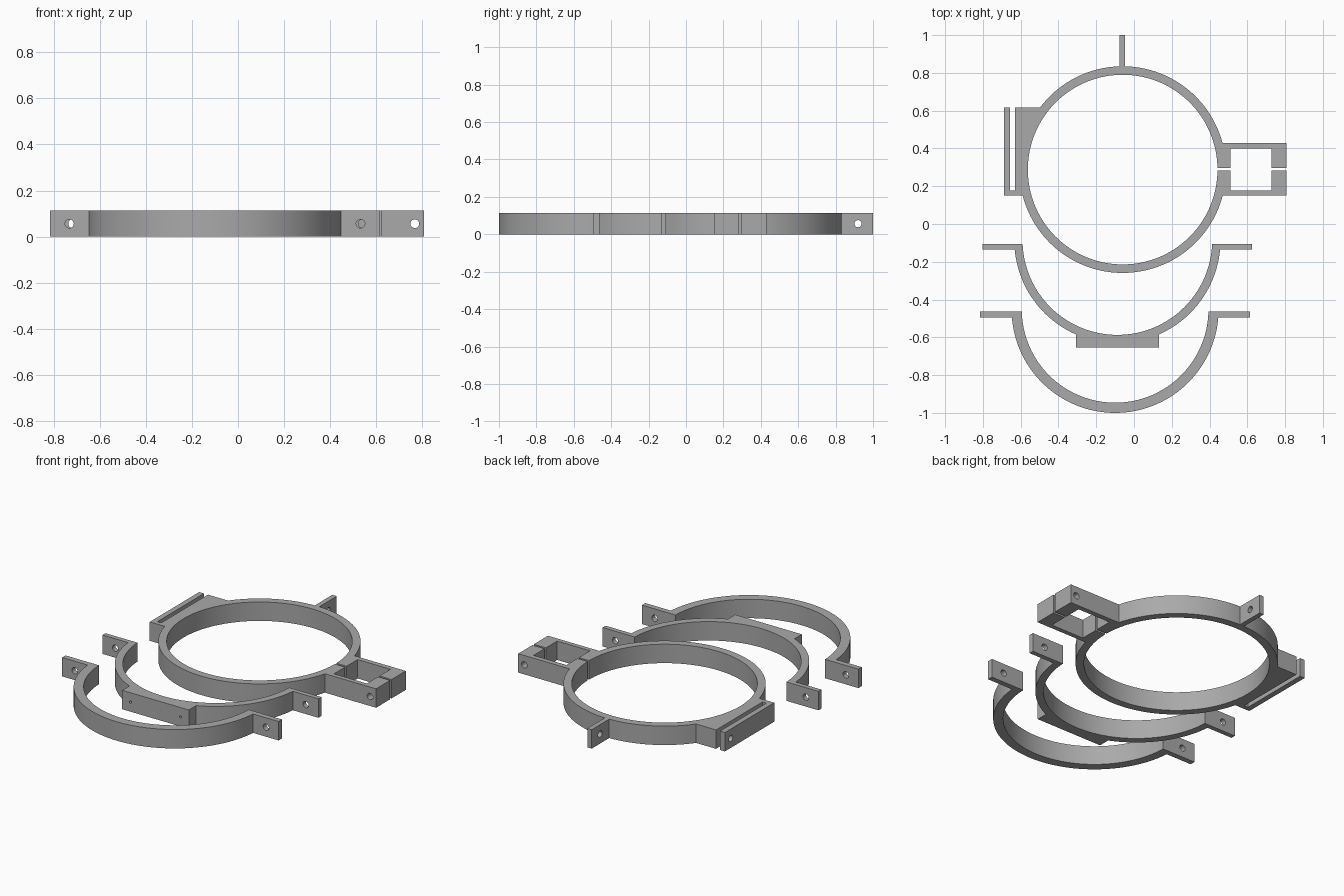
import bpy, bmesh, math
from mathutils import Matrix, Vector

if "Cube" in bpy.data.objects:
    bpy.data.objects.remove(bpy.data.objects["Cube"])

H = 0.113          # height of every band
MID = H / 2

grey = bpy.data.materials.new("plain_grey")
grey.diffuse_color = (0.4, 0.4, 0.4, 1)
grey.use_nodes = True
grey.node_tree.nodes["Principled BSDF"].inputs["Base Color"].default_value = grey.diffuse_color


def arc(cx, cy, r, a0, a1):
    """Points along a circle from angle a0 to a1."""
    n = max(2, round(abs(a1 - a0) / (2 * math.pi) * 144))
    return [(cx + r * math.cos(a0 + (a1 - a0) * i / n),
             cy + r * math.sin(a0 + (a1 - a0) * i / n)) for i in range(n + 1)]


def extrude(name, outline):
    """Raise a flat outline to the band height."""
    bm = bmesh.new()
    face = bm.faces.new([bm.verts.new((x, y, 0)) for x, y in outline])
    res = bmesh.ops.extrude_face_region(bm, geom=[face])
    verts = [g for g in res["geom"] if isinstance(g, bmesh.types.BMVert)]
    bmesh.ops.translate(bm, verts=verts, vec=(0, 0, H))
    bmesh.ops.recalc_face_normals(bm, faces=bm.faces)
    me = bpy.data.meshes.new(name)
    bm.to_mesh(me)
    bm.free()
    me.materials.append(grey)
    ob = bpy.data.objects.new(name, me)
    bpy.context.collection.objects.link(ob)
    return ob


def drill(ob, holes):
    """Cut round holes, each (axis, x, y, length, radius), at mid height."""
    bm = bmesh.new()
    for axis, x, y, length, r in holes:
        rot = Matrix.Rotation(math.pi / 2, 4, "Y" if axis == "x" else "X")
        bmesh.ops.create_cone(bm, cap_ends=True, segments=32, radius1=r, radius2=r,
                              depth=length, matrix=Matrix.Translation(Vector((x, y, MID))) @ rot)
    me = bpy.data.meshes.new("hole_cutter")
    bm.to_mesh(me)
    bm.free()
    me.materials.append(grey)
    cutter = bpy.data.objects.new("hole_cutter", me)
    cutter.hide_render = True
    bpy.context.collection.objects.link(cutter)
    mod = ob.modifiers.new("holes", "BOOLEAN")
    mod.operation, mod.solver, mod.object = "DIFFERENCE", "EXACT", cutter
    bpy.ops.object.select_all(action="DESELECT")
    bpy.context.view_layer.objects.active = ob
    ob.select_set(True)
    bpy.ops.object.modifier_apply(modifier="holes")
    bpy.data.objects.remove(cutter)
    bpy.ops.object.shade_smooth_by_angle(angle=math.radians(20))


# Split ring with clamp box, slotted side bracket and rear tab
CX, CY, RO, RI = -0.06, 0.288, 0.547, 0.502
TAU = 2 * math.pi


def at_y(y, r=RO):
    return math.asin((y - CY) / r)


def at_x(x):
    return math.acos((x - CX) / RO)


ring = arc(CX, CY, RI, at_y(0.296, RI), TAU + at_y(0.283, RI))
ring += [(0.51, 0.283), (0.51, 0.177), (0.727, 0.177), (0.727, 0.283),
         (0.807, 0.283), (0.807, 0.15)]                                  # lower clamp arm
ring += arc(CX, CY, RO, at_y(0.15), -math.pi - at_y(0.15))
ring += [(-0.688, 0.15), (-0.688, 0.616), (-0.656, 0.616), (-0.656, 0.177),
         (-0.63, 0.177), (-0.63, 0.616)]                                 # slotted bracket
ring += arc(CX, CY, RO, math.pi - at_y(0.616), at_x(-0.077))
ring += [(-0.077, 1.0), (-0.048, 1.0)]                                   # rear tab
ring += arc(CX, CY, RO, at_x(-0.048), at_y(0.43))
ring += [(0.807, 0.43), (0.807, 0.296), (0.727, 0.296), (0.727, 0.40),
         (0.51, 0.40), (0.51, 0.296)]                                    # upper clamp arm
drill(extrude("split_ring", ring), [
    ("x", -0.0625, 0.92, 0.1, 0.019),
    ("x", -0.675, 0.56, 0.06, 0.019),
    ("y", 0.767, 0.29, 0.4, 0.019)])


# Half bands with a tab at each end
def half_band(name, cx, cy, ro, ri, top, tab, reach, pad=None):
    def ang(y, r):
        return math.asin((y - cy) / r)
    low = top - tab
    inner = arc(cx, cy, ri, ang(top, ri), -math.pi - ang(top, ri))
    pts = inner + [(cx - reach, top), (cx - reach, low)]
    a0, a1 = -math.pi - ang(low, ro), ang(low, ro)
    if pad:                                                              # flat mounting pad
        half, front = pad
        a = math.acos(half / ro)
        pts += arc(cx, cy, ro, a0, -math.pi + a)
        pts += [(cx - half, front), (cx + half, front)]
        pts += arc(cx, cy, ro, -a, a1)
    else:
        pts += arc(cx, cy, ro, a0, a1)
    pts += [(cx + reach, low), (cx + reach, top)]
    hole = (ro + reach) / 2
    holes = [("y", cx + s * hole, top - tab / 2, 0.1, 0.019) for s in (-1, 1)]
    if pad:
        holes += [("y", cx + s * 0.165, pad[1], 0.08, 0.007) for s in (-1, 1)]
    drill(extrude(name, pts), holes)


half_band("middle_half_band", -0.088, -0.085, 0.546, 0.502, -0.106, 0.028, 0.713, (0.22, -0.653))
half_band("front_half_band", -0.10, -0.452, 0.548, 0.494, -0.463, 0.032, 0.715)
